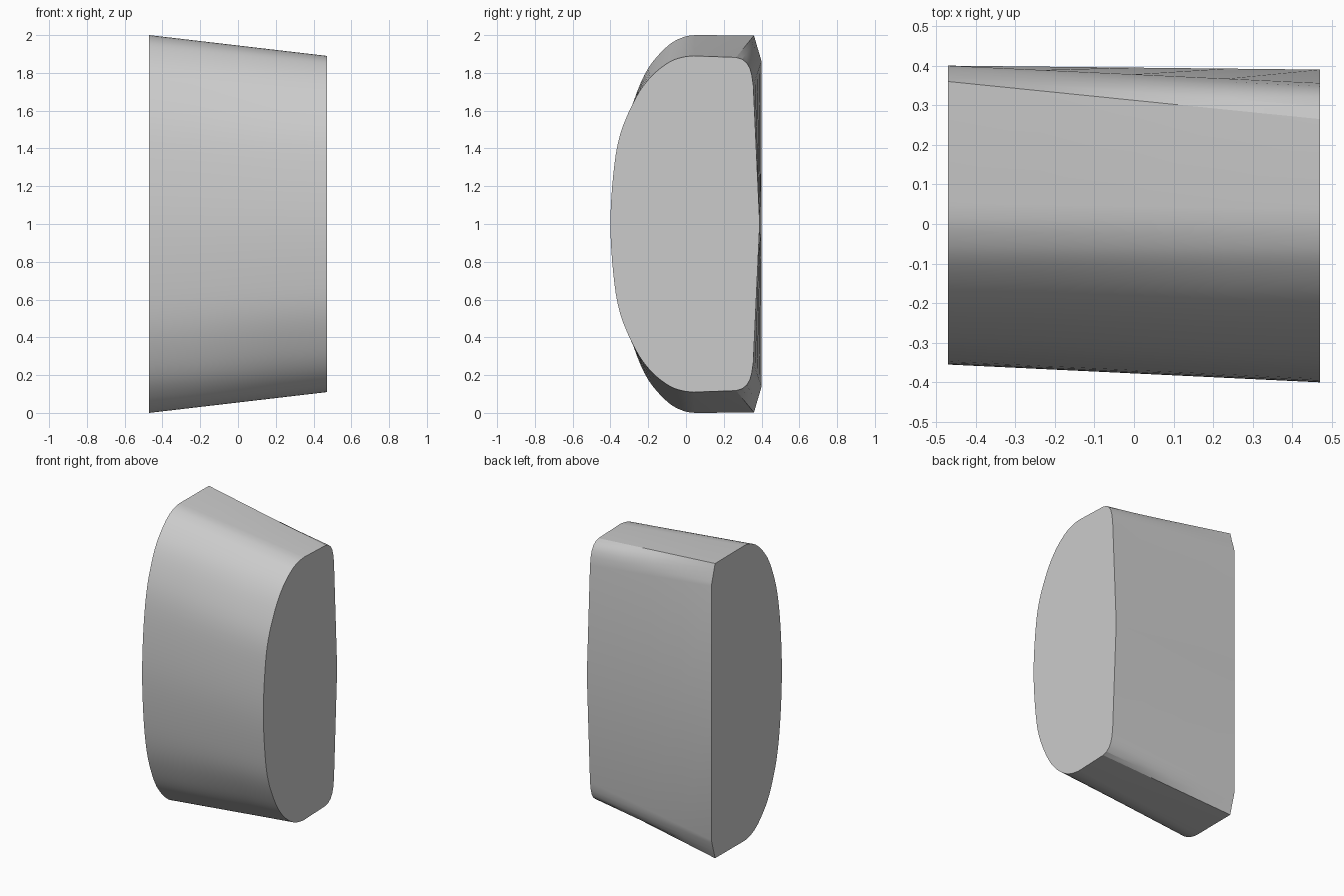
import bpy, bmesh, math
from mathutils import Vector

if "Cube" in bpy.data.objects:
    bpy.data.objects.remove(bpy.data.objects["Cube"])

# Half profiles (y, height above mid-plane): front curve, then back corner
left_front = [(-0.355, 0), (-0.343, 0.27), (-0.315, 0.5), (-0.27, 0.67),
              (-0.20, 0.825), (-0.10, 0.94), (-0.02, 0.987), (0.05, 1.0)]
right_front = [(-0.40, 0), (-0.385, 0.26), (-0.35, 0.47), (-0.27, 0.66),
               (-0.19, 0.775), (-0.10, 0.85), (-0.03, 0.88), (0.04, 0.89)]
left_back = [(0.36, 0.998), (0.368, 0.97), (0.376, 0.942), (0.385, 0.912),
             (0.393, 0.885), (0.40, 0.86), (0.40, 0)]
right_back = [(0.265, 0.882), (0.298, 0.872), (0.322, 0.852), (0.338, 0.825),
              (0.348, 0.79), (0.356, 0.735), (0.39, 0)]


def smooth(pts, n=4):
    """Catmull-Rom curve, mirrored across the mid-plane at its start."""
    p = [Vector(q) for q in pts]
    p = [Vector((p[1].x, -p[1].y))] + p + [p[-1] + Vector((0.08, 0))]
    out = []
    for i in range(1, len(p) - 2):
        a, b, c, d = p[i - 1:i + 3]
        for k in range(n):
            t = k / n
            out.append(0.5 * (2 * b + (c - a) * t + (2 * a - 5 * b + 4 * c - d) * t ** 2
                              + (3 * b - a - 3 * c + d) * t ** 3))
    return out + [p[-2]]


def outline(front, back):
    half = smooth(front) + [Vector(q) for q in back]
    lower = [Vector((q.x, -q.y)) for q in reversed(half[1:-1])]
    return half + lower


# Loft the two end outlines
STEPS = 4
a, b = outline(left_front, left_back), outline(right_front, right_back)
bm = bmesh.new()
rings = []
for s in range(STEPS + 1):
    t = s / STEPS
    rings.append([bm.verts.new((-0.47 + 0.94 * t, *p.lerp(q, t).to_tuple()))
                  for p, q in zip(a, b)])
n = len(a)
for r0, r1 in zip(rings, rings[1:]):
    for i in range(n):
        j = (i + 1) % n
        bm.faces.new((r0[i], r0[j], r1[j], r1[i]))
bm.faces.new(rings[0])
bm.faces.new(rings[-1])
bmesh.ops.translate(bm, verts=bm.verts, vec=(0, 0, 1))
bmesh.ops.recalc_face_normals(bm, faces=bm.faces)

mesh = bpy.data.meshes.new("tapered_block")
bm.to_mesh(mesh)
bm.free()
obj = bpy.data.objects.new("tapered_block", mesh)
bpy.context.collection.objects.link(obj)
bpy.context.view_layer.objects.active = obj
obj.select_set(True)
bpy.ops.object.shade_smooth_by_angle(angle=math.radians(20))
